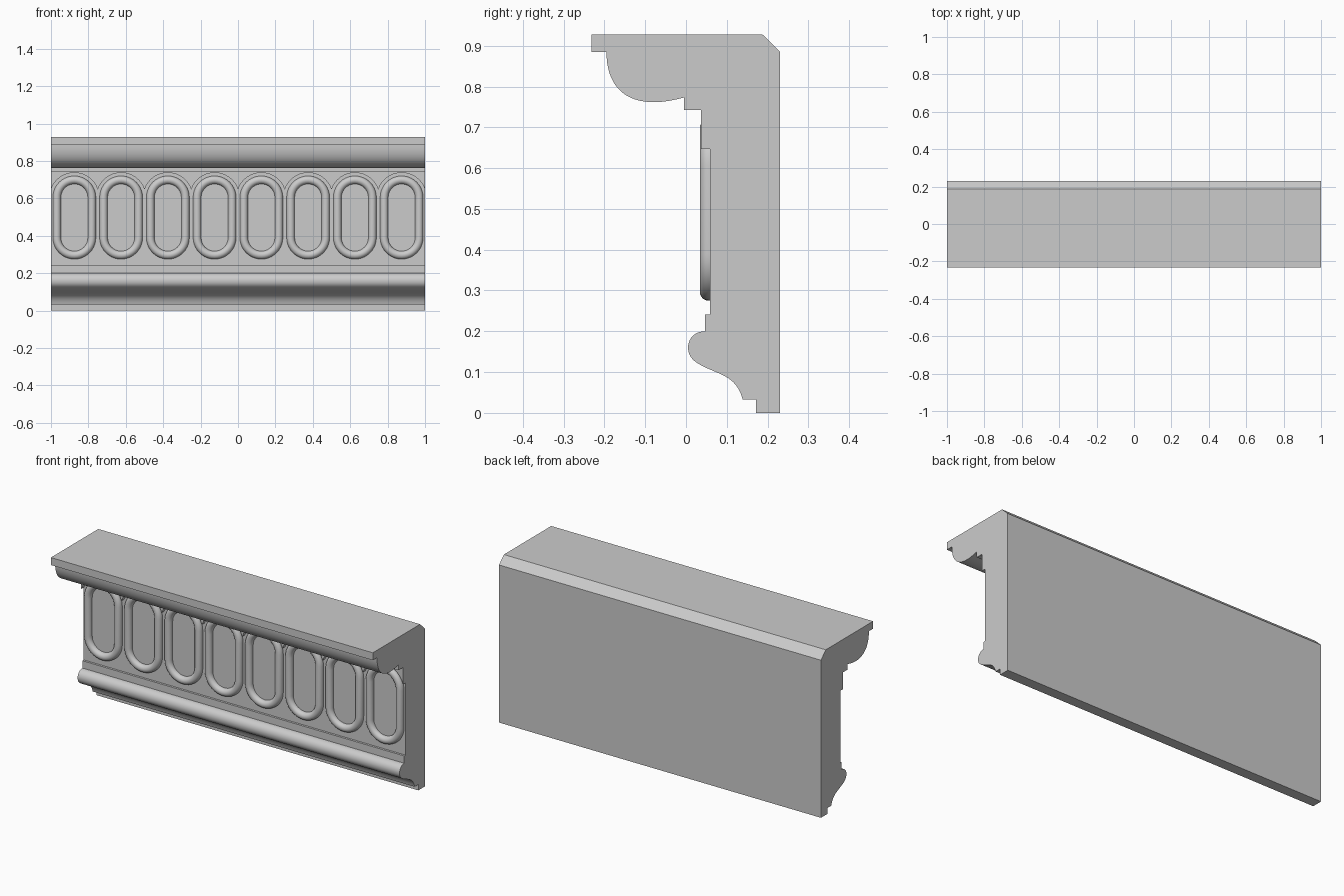
import bpy, bmesh
from math import sin, cos, pi, sqrt
from mathutils import Vector
from mathutils.geometry import interpolate_bezier

if "Cube" in bpy.data.objects:
    bpy.data.objects.remove(bpy.data.objects["Cube"])

PITCH, COUNT = 0.25, 8
TOP_Z, LOW_Z = 0.605, 0.39      # arc centres of each oval
PLANE_Y = 0.059                 # face of the frieze


def finish(name, bm):
    bmesh.ops.recalc_face_normals(bm, faces=bm.faces)
    mesh = bpy.data.meshes.new(name)
    bm.to_mesh(mesh)
    bm.free()
    obj = bpy.data.objects.new(name, mesh)
    bpy.context.collection.objects.link(obj)
    bpy.ops.object.select_all(action='DESELECT')
    obj.select_set(True)
    bpy.context.view_layer.objects.active = obj
    bpy.ops.object.shade_smooth_by_angle(angle=pi / 6)
    return obj


def curve(a, b, c, d, n=12):
    pts = interpolate_bezier(*[Vector((p[0], p[1], 0)) for p in (a, b, c, d)], n + 1)
    return [(p.x, p.y) for p in pts]


def skin(bm, rings, closed):
    """Join equal closed cross-sections; cap the ends if the run is open."""
    rows = [[bm.verts.new(p) for p in ring] for ring in rings]
    pairs = list(zip(rows, rows[1:])) + ([(rows[-1], rows[0])] if closed else [])
    n = len(rows[0])
    for a, b in pairs:
        for i in range(n):
            j = (i + 1) % n
            bm.faces.new((a[i], a[j], b[j], b[i]))
    if not closed:
        bm.faces.new(rows[0])
        bm.faces.new(rows[-1])


# Cornice body: one (y, z) moulding profile swept along x
profile = [(0.231, 0), (0.231, 0.885), (0.188, 0.927), (-0.232, 0.927), (-0.232, 0.885)]
profile += curve((-0.195, 0.885), (-0.195, 0.79), (-0.135, 0.737), (-0.005, 0.773), 20)
profile += [(-0.005, 0.742), (PLANE_Y, 0.742), (PLANE_Y, 0.241), (0.047, 0.241)]
profile += curve((0.047, 0.2), (0.019, 0.2), (0.005, 0.18), (0.005, 0.16))
profile += curve((0.005, 0.16), (0.005, 0.125), (0.04, 0.115), (0.083, 0.096))[1:]
profile += curve((0.083, 0.096), (0.115, 0.082), (0.13, 0.065), (0.139, 0.033))[1:]
profile += [(0.172, 0.033), (0.172, 0)]
bm = bmesh.new()
skin(bm, [[(x, y, z) for y, z in profile] for x in (-1, 1)], False)
finish("moulding_body", bm)

# Raised strip with a scalloped lower edge arching over every oval
bm = bmesh.new()
rings, steps, r = [], 24, 0.132
for i in range(COUNT * steps + 1):
    # sample evenly in each bay, relative to the bay centre
    dx = ((i % steps) / steps - 0.5) * PITCH
    x, z = -1 + i * PITCH / steps, TOP_Z + sqrt(r * r - dx * dx)
    rings.append([(x, 0.037, 0.742), (x, PLANE_Y, 0.742), (x, PLANE_Y, z), (x, 0.037, z)])
skin(bm, rings, False)
finish("scalloped_strip", bm)

# Half-round oval rings
tube, mid = 0.0215, 0.0935
section = [(-tube, PLANE_Y + 0.002)]
section += [(-tube * cos(a), 0.0555 - tube * sin(a)) for a in [pi * k / 12 for k in range(13)]]
section += [(tube, PLANE_Y + 0.002)]
for k in range(COUNT):
    cx = -1 + PITCH * (k + 0.5)
    bm = bmesh.new()
    rings = []
    for start, cz in ((0, TOP_Z), (pi, LOW_Z)):
        for s in range(21):
            a = start + pi * s / 20
            rings.append([(cx + (mid + o) * cos(a), y, cz + (mid + o) * sin(a))
                          for o, y in section])
    skin(bm, rings, True)
    finish(f"oval_ring_{k + 1}", bm)
